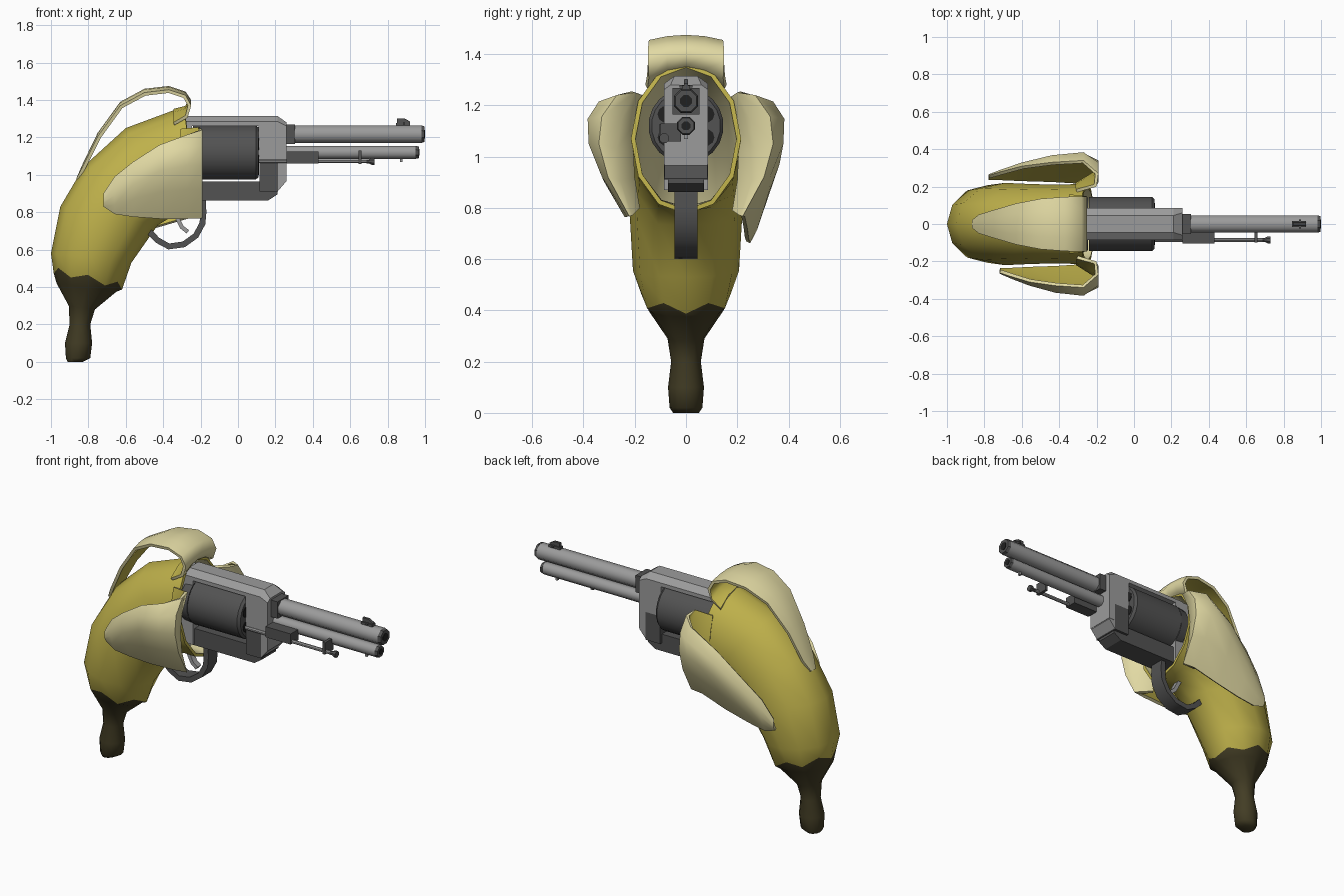
import bpy, bmesh, math
from mathutils import Vector

if "Cube" in bpy.data.objects:
    bpy.data.objects.remove(bpy.data.objects["Cube"])


def material(name, rgb):
    m = bpy.data.materials.new(name)
    m.diffuse_color = (*rgb, 1)
    m.use_nodes = True
    m.node_tree.nodes["Principled BSDF"].inputs["Base Color"].default_value = m.diffuse_color
    return m


YELLOW = material("banana_yellow", (0.52, 0.44, 0.07))
CREAM = material("peel_cream", (0.76, 0.70, 0.37))
BROWN = material("stem_brown", (0.055, 0.046, 0.018))
LIGHT = material("light_steel", (0.33, 0.33, 0.33))
DARK = material("dark_steel", (0.085, 0.085, 0.085))
BLACK = material("bore_black", (0.015, 0.015, 0.015))


def finish(name, bm, mats, solid=0, angle=35):
    me = bpy.data.meshes.new(name)
    bm.to_mesh(me)
    bm.free()
    ob = bpy.data.objects.new(name, me)
    bpy.context.collection.objects.link(ob)
    for m in mats:
        me.materials.append(m)
    bpy.ops.object.select_all(action='DESELECT')
    ob.select_set(True)
    bpy.context.view_layer.objects.active = ob
    if solid:  # peel thickness, far side takes the next material
        mod = ob.modifiers.new("thickness", 'SOLIDIFY')
        mod.thickness = solid
        mod.offset = -1
        mod.material_offset = 1
        bpy.ops.object.modifier_apply(modifier=mod.name)
    bpy.ops.object.shade_smooth_by_angle(angle=math.radians(angle))
    return ob


def loft(name, rings, mats, caps=(True, True), rule=None, solid=0, angle=35):
    """Skin a list of closed rings; rule(ring_index) gives a material index."""
    bm = bmesh.new()
    vs = [[bm.verts.new(p) for p in r] for r in rings]
    n = len(vs[0])
    for i in range(len(vs) - 1):
        for j in range(n):
            k = (j + 1) % n
            f = bm.faces.new((vs[i][j], vs[i][k], vs[i + 1][k], vs[i + 1][j]))
            f.material_index = rule(i) if rule else 0
    if caps[0]:
        bm.faces.new(vs[0])
    if caps[1]:
        bm.faces.new(vs[-1])
    bmesh.ops.recalc_face_normals(bm, faces=bm.faces)
    return finish(name, bm, mats, solid, angle)


def sheet(name, rows, facing):
    """Open peel strip: cream on the side that faces `facing`, yellow behind."""
    bm = bmesh.new()
    vs = [[bm.verts.new(p) for p in r] for r in rows]
    for a, b in zip(vs, vs[1:]):
        for j in range(len(a) - 1):
            bm.faces.new((a[j], a[j + 1], b[j + 1], b[j]))
    bm.normal_update()
    bm.faces.ensure_lookup_table()
    if bm.faces[len(bm.faces) * 2 // 3].normal.dot(Vector(facing)) < 0:
        bmesh.ops.reverse_faces(bm, faces=bm.faces)
    finish(name, bm, [CREAM, YELLOW], 0.018, 60)


def rod(name, profile, mat, y=0, z=0, sides=8, angle=35):
    """Turned part along x from (x, radius) pairs."""
    rings = [[(x, y + r * math.sin((j + .5) * math.tau / sides),
               z + r * math.cos((j + .5) * math.tau / sides)) for j in range(sides)]
             for x, r in profile]
    return loft(name, rings, [mat], angle=angle)


def block(name, sections, mat):
    """Box lofted along x from (x, half_width, z_low, z_high, top_half_width)."""
    rings = [[(x, -w, a), (x, w, a), (x, w, b - (w - t) * .75), (x, t, b),
              (x, -t, b), (x, -w, b - (w - t) * .75)] for x, w, a, b, t in sections]
    return loft(name, rings, [mat], angle=20)


def box(name, x, y, z, mat):
    return loft(name, [[(q, y[0], z[0]), (q, y[1], z[0]), (q, y[1], z[1]), (q, y[0], z[1])]
                       for q in x], [mat], angle=20)


# --- banana skin: lower/inner point, upper/outer point, half width
body = [((-.83, .0), (-.91, .0), .05), ((-.79, .02), (-.92, .02), .064),
        ((-.78, .10), (-.925, .10), .07),
        ((-.79, .2), (-.90, .2), .058), ((-.765, .28), (-.905, .30), .072),
        ((-.65, .375), (-.97, .42), .145), ((-.62, .405), (-.985, .49), .175),
        ((-.57, .53), (-1.0, .58), .207), ((-.43, .73), (-.95, .83), .22),
        ((-.34, .785), (-.82, 1.05), .215), ((-.26, .785), (-.6, 1.25), .21),
        ((-.21, .775), (-.29, 1.365), .215)]
rings = []
for i, (lo, up, w) in enumerate(body):
    ring = []
    for j in range(12):
        a = j * math.tau / 12
        t = (1 + math.cos(a)) / 2
        wobble = (.018 if j % 2 else -.018) if i == 6 else 0
        ring.append((lo[0] + (up[0] - lo[0]) * t, w * math.sin(a),
                     lo[1] + (up[1] - lo[1]) * t + wobble))
    rings.append(ring)
loft("banana_body", rings, [BROWN, YELLOW, CREAM], (True, False),
     lambda i: 0 if i < 6 else 1, 0.018, 60)

# --- top peel: x, z, half width, drop of the edges
top = [(-.34, 1.335, .15, .07), (-.27, 1.355, .145, .05), (-.25, 1.40, .148, .03),
       (-.28, 1.445, .148, .02), (-.37, 1.475, .145, .02), (-.5, 1.46, .135, .02),
       (-.63, 1.39, .11, .02), (-.75, 1.225, .075, .02), (-.83, 1.06, .05, .015),
       (-.865, .98, .022, 0)]
sheet("top_peel", [[(x, w * s, z - d * s * s) for s in (-1, -.5, 0, .5, 1)]
                   for x, z, w, d in top], (0, 0, 1))

# --- side peels: x, then (y, z) of upper edge, middle, lower edge
side = [(-.30, (.17, 1.24), (.205, 1.03), (.18, .80)),
        (-.20, (.20, 1.25), (.27, 1.03), (.21, .77)),
        (-.19, (.27, 1.24), (.34, 1.05), (.222, .768)),
        (-.27, (.34, 1.215), (.38, 1.05), (.23, .765)),
        (-.42, (.33, 1.16), (.365, 1.02), (.24, .765)),
        (-.56, (.31, 1.07), (.325, .95), (.245, .775)),
        (-.66, (.28, .99), (.29, .89), (.25, .79)),
        (-.72, (.26, .90), (.265, .86), (.25, .83))]
for name, sgn, droop, reach in (("near_peel", -1, 0, 1), ("far_peel", 1, .33, 1.13)):
    rows = []
    for x, u, m, l in side:
        back = max(0, -x - .27)
        row = []
        for t in (0, .25, .5, .75, 1):  # curve through the three points
            a, b, c = (1 - t) * (1 - 2 * t), 4 * t * (1 - t), t * (2 * t - 1)
            row.append((x - back * (reach - 1), sgn * (a * u[0] + b * m[0] + c * l[0]),
                        a * u[1] + b * m[1] + c * l[1] - droop * back))
        rows.append(row)
    sheet(name, rows, (0, sgn, 0))

# --- revolver frame
block("top_strap", [(-.30, .085, 1.262, 1.315, .045), (.21, .085, 1.262, 1.315, .045),
                    (.26, .085, 1.24, 1.28, .06)], LIGHT)
box("frame_front_upper", (.11, .26), (-.085, .085), (1.08, 1.264), LIGHT)
box("frame_front_lower", (.115, .215), (-.085, .085), (.91, 1.08), DARK)
box("frame_front_face", (.215, .26), (-.085, .085), (.97, 1.08), LIGHT)
block("frame_front_foot", [(.215, .083, .915, .97, .083), (.258, .083, .965, .97, .083)], LIGHT)
block("frame_bottom", [(-.3, .07, .862, .965, .07), (.16, .07, .862, .965, .07),
                       (.21, .07, .895, .965, .07)], DARK)
box("frame_rear", (-.40, -.245), (-.085, .085), (.87, 1.28), LIGHT)
rod("recoil_shield", [(-.30, .14), (-.245, .145)], DARK, z=1.12, sides=16)

# --- cylinder with chambers
rod("cylinder", [(-.24, .147), (.095, .147), (.11, .135)], DARK, z=1.12, sides=20)
for k in range(6):
    a = k * math.tau / 6
    rod(f"chamber_{k}", [(.109, .033), (.113, .033)], BLACK,
        y=.09 * math.sin(a), z=1.12 + .09 * math.cos(a), sides=10)

# --- barrels
for name, z, r, end in (("barrel", 1.217, .05, 1.0), ("lower_barrel", 1.12, .037, .97)):
    rod(name, [(.25, r), (end - .02, r)], LIGHT, z=z, sides=8, angle=50)
    rod(name + "_muzzle", [(end - .02, r * 1.02), (end - .003, r * .9)], DARK, z=z)
    rod(name + "_bore", [(end - .004, r * .5), (end, r * .5)], BLACK, z=z)
box("barrel_collar", (.26, .305), (-.053, .053), (1.165, 1.268), DARK)

# --- sights
box("sight_base", (.845, .92), (-.015, .015), (1.26, 1.278), DARK)
block("sight_blade", [(.85, .008, 1.27, 1.302, .006), (.89, .008, 1.27, 1.302, .006),
                      (.92, .008, 1.27, 1.285, .006)], DARK)
box("sight_pin", (.883, .893), (-.025, .025), (1.27, 1.28), DARK)
box("barrel_lug", (.865, .88), (-.008, .008), (1.068, 1.09), LIGHT)

# --- ejector
box("ejector_housing", (.26, .43), (-.105, -.03), (1.06, 1.125), DARK)
rod("ejector_rod", [(.11, .011), (.70, .011)], LIGHT, y=-.085, z=1.072)
rod("ejector_knob", [(.675, .01), (.70, .012), (.715, .02), (.73, .02)], DARK, y=-.085, z=1.072)
box("ejector_bracket", (.643, .66), (-.1, -.02), (1.058, 1.13), DARK)

# --- trigger guard and trigger
def strap(name, path, thick, half, mat):
    rings = []
    pts = [Vector((x, 0, z)) for x, z in path]
    for i, p in enumerate(pts):
        d = (pts[min(i + 1, len(pts) - 1)] - pts[max(i - 1, 0)]).normalized()
        n = Vector((-d.z, 0, d.x)) * thick / 2
        y = Vector((0, half, 0))
        rings.append([p + n + y, p + n - y, p - n - y, p - n + y])
    loft(name, rings, [mat], angle=40)


strap("trigger_guard", [(-.19, .90), (-.185, .80), (-.19, .74), (-.225, .675), (-.29, .628),
                        (-.37, .617), (-.43, .65), (-.475, .695)], .032, .045, DARK)
strap("trigger", [(-.36, .83), (-.325, .77), (-.30, .72), (-.268, .695)], .022, .018, LIGHT)
